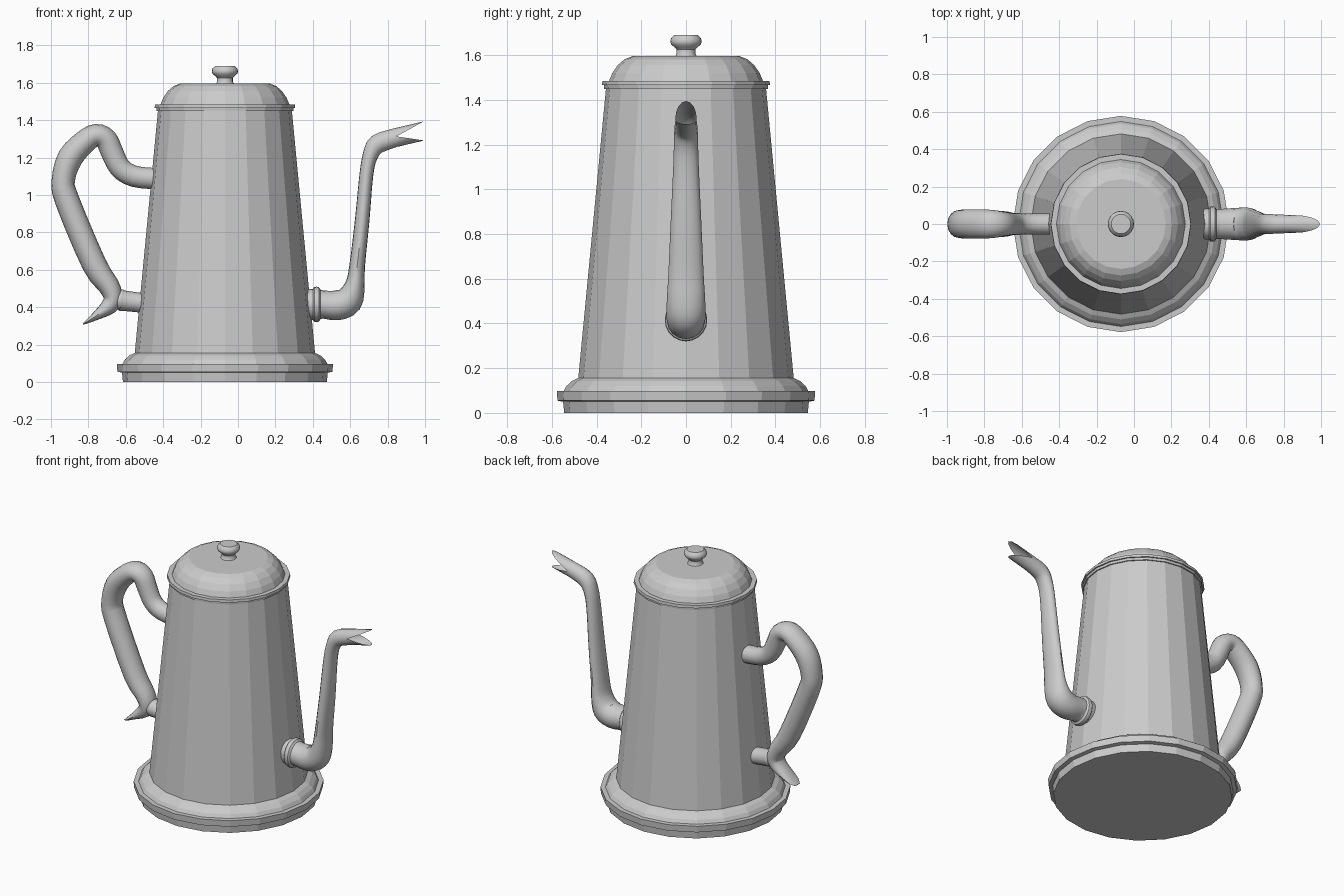
import bpy, bmesh, math
from mathutils import Vector, Matrix

if "Cube" in bpy.data.objects:
    bpy.data.objects.remove(bpy.data.objects["Cube"])

AXIS_X = -0.07  # the pot's own axis


def finish(name, bm, smooth):
    bmesh.ops.remove_doubles(bm, verts=bm.verts, dist=1e-5)
    bmesh.ops.recalc_face_normals(bm, faces=bm.faces)
    mesh = bpy.data.meshes.new(name)
    bm.to_mesh(mesh)
    bm.free()
    obj = bpy.data.objects.new(name, mesh)
    bpy.context.collection.objects.link(obj)
    if smooth:
        bpy.ops.object.select_all(action='DESELECT')
        obj.select_set(True)
        bpy.context.view_layer.objects.active = obj
        bpy.ops.object.shade_smooth_by_angle(angle=math.radians(40))
    return obj


def skin(bm, rings):
    """Join successive vertex rings with quads."""
    n = len(rings[0])
    for lo, hi in zip(rings, rings[1:]):
        for i in range(n):
            j = (i + 1) % n
            bm.faces.new((lo[i], lo[j], hi[j], hi[i]))


def lathe(name, profile, sides=20, matrix=Matrix.Translation((AXIS_X, 0, 0)), smooth=False,
          cap_start=False, cap_end=False):
    """Revolve (radius, height) points about z, then place with matrix."""
    bm = bmesh.new()
    rings = [[bm.verts.new(matrix @ Vector((r * math.cos(i * math.tau / sides),
                                            r * math.sin(i * math.tau / sides), z)))
              for i in range(sides)] for r, z in profile]
    skin(bm, rings)
    if cap_start:
        bm.faces.new(rings[0])
    if cap_end:
        bm.faces.new(rings[-1])
    return finish(name, bm, smooth)


def resample(path, steps):
    """Catmull-Rom through the path stations."""
    pts = [Vector(p) for p in path]
    pts = [2 * pts[0] - pts[1]] + pts + [2 * pts[-1] - pts[-2]]
    out = []
    for a, b, c, d in zip(pts, pts[1:], pts[2:], pts[3:]):
        for k in range(steps):
            t = k / steps
            out.append(0.5 * (2 * b + (c - a) * t + (2 * a - 5 * b + 4 * c - d) * t * t
                              + (3 * b - a - 3 * c + d) * t ** 3))
    return out + [pts[-2]]


def tube(name, path, steps=3, sides=16, mouth=None, notch=0.0, cap=False):
    """Oval tube; stations are (x, z, radius in plane, radius across y)."""
    st = resample(path, steps)
    if mouth:
        st.append(Vector(mouth))
    bm = bmesh.new()
    rings = []
    for k, s in enumerate(st):
        p, q = st[max(k - 1, 0)], st[min(k + 1, len(st) - 1)]
        t = Vector((q[0] - p[0], 0, q[1] - p[1])).normalized()
        n = Vector((-t.z, 0, t.x))
        last = mouth and k == len(st) - 1
        ring = []
        for i in range(sides):
            a = i * math.tau / sides
            co = Vector((s[0], 0, s[1])) + n * s[2] * math.cos(a) + Vector((0, s[3] * math.sin(a), 0))
            if last:  # pull the sides back to open the beak
                co -= Vector((1, 0, 0.2)) * notch * (1 - abs(math.cos(a)))
                co.x += n.x * -s[2] * math.cos(a)
            ring.append(bm.verts.new(co))
        rings.append(ring)
    skin(bm, rings)
    if cap:
        bm.faces.new(rings[0])
        bm.faces.new(rings[-1])
    return finish(name, bm, True)


# Stepped foot
lathe("base", [(0.545, 0), (0.55, 0.05), (0.575, 0.055), (0.578, 0.097), (0.548, 0.097),
               (0.535, 0.12), (0.51, 0.143), (0.48, 0.157)], cap_start=True)
# Tapered body
lathe("body", [(0.482, 0.155), (0.358, 1.452)])
# Rim and domed lid
lathe("rim", [(0.355, 1.45), (0.366, 1.45), (0.367, 1.466), (0.376, 1.466), (0.374, 1.484),
              (0.34, 1.484)])
lathe("lid", [(0.345, 1.483), (0.33, 1.52), (0.305, 1.556), (0.275, 1.582), (0.24, 1.596)],
      cap_end=True)
# Knob
lathe("knob", [(0.05, 1.594), (0.042, 1.605), (0.042, 1.625), (0.052, 1.636), (0.066, 1.648),
               (0.07, 1.66), (0.067, 1.676), (0.052, 1.69)], smooth=True, cap_end=True)

# Collar where the spout meets the body
lathe("spout_collar", [(0.08, 0.36), (0.083, 0.40), (0.093, 0.408), (0.095, 0.42), (0.092, 0.432),
                       (0.078, 0.442), (0.074, 0.46)], smooth=True,
      matrix=Matrix.Translation((0, 0, 0.415)) @ Matrix.Rotation(math.pi / 2, 4, 'Y'))
# Spout with open beak
tube("spout", [(0.37, 0.415, 0.073, 0.08), (0.45, 0.415, 0.074, 0.08), (0.53, 0.41, 0.08, 0.085),
               (0.592, 0.44, 0.078, 0.088), (0.625, 0.52, 0.053, 0.085), (0.637, 0.62, 0.042, 0.079),
               (0.664, 0.865, 0.039, 0.068), (0.686, 1.105, 0.037, 0.057),
               (0.707, 1.21, 0.041, 0.054), (0.745, 1.272, 0.052, 0.052),
               (0.835, 1.305, 0.05, 0.048)],
     mouth=(0.995, 1.343, 0.053, 0.048), notch=0.148)

# Handle ending in a flattened leaf
tube("handle", [(-0.43, 1.086, 0.057, 0.057), (-0.555, 1.10, 0.057, 0.057),
                (-0.63, 1.145, 0.058, 0.058), (-0.673, 1.228, 0.06, 0.062),
                (-0.705, 1.297, 0.06, 0.068), (-0.758, 1.32, 0.06, 0.075),
                (-0.817, 1.287, 0.063, 0.078), (-0.897, 1.20, 0.068, 0.078),
                (-0.934, 1.08, 0.062, 0.075), (-0.913, 0.97, 0.066, 0.075),
                (-0.769, 0.63, 0.066, 0.073), (-0.69, 0.513, 0.057, 0.068),
                (-0.668, 0.45, 0.05, 0.064), (-0.69, 0.405, 0.045, 0.06),
                (-0.75, 0.36, 0.026, 0.056), (-0.80, 0.327, 0.012, 0.048),
                (-0.829, 0.31, 0.003, 0.024)], cap=True)
# Lower handle socket
tube("handle_socket", [(-0.65, 0.44, 0.045, 0.05), (-0.625, 0.438, 0.058, 0.058),
                       (-0.605, 0.434, 0.054, 0.054), (-0.48, 0.42, 0.053, 0.053)],
     steps=2, cap=True)
